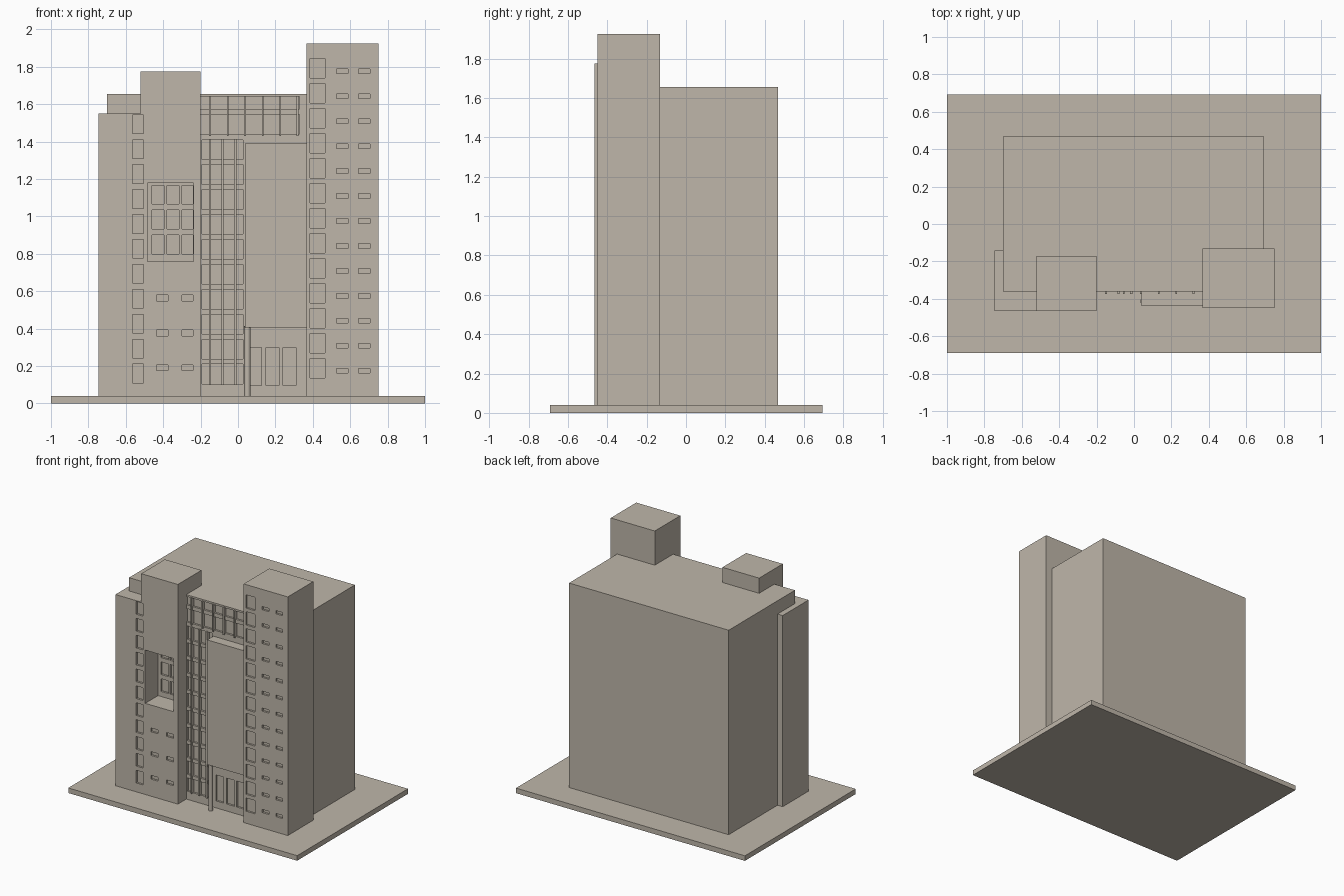
import bpy, bmesh
from mathutils import Vector

if "Cube" in bpy.data.objects:
    bpy.data.objects.remove(bpy.data.objects["Cube"])

stone = bpy.data.materials.new("warm_grey_stone")
stone.diffuse_color = (0.52, 0.47, 0.40, 1)
stone.use_nodes = True
stone.node_tree.nodes["Principled BSDF"].inputs["Base Color"].default_value = stone.diffuse_color


def boxes(name, spans):
    """One object made of boxes given as (x0, x1, y0, y1, z0, z1)."""
    bm = bmesh.new()
    for x0, x1, y0, y1, z0, z1 in spans:
        for v in bmesh.ops.create_cube(bm, size=1)["verts"]:
            v.co = Vector((x1 if v.co.x > 0 else x0,
                           y1 if v.co.y > 0 else y0,
                           z1 if v.co.z > 0 else z0))
    return finish(name, bm)


def finish(name, bm):
    bmesh.ops.recalc_face_normals(bm, faces=bm.faces[:])
    me = bpy.data.meshes.new(name)
    bm.to_mesh(me)
    bm.free()
    me.materials.append(stone)
    ob = bpy.data.objects.new(name, me)
    bpy.context.collection.objects.link(ob)
    return ob


def profile(name, pts, y0, y1):
    """Front outline pushed back from y0 to y1."""
    bm = bmesh.new()
    f = bm.faces.new([bm.verts.new((x, y0, z)) for x, z in pts])
    ext = bmesh.ops.extrude_face_region(bm, geom=[f], use_keep_orig=True)
    for g in ext["geom"]:
        if isinstance(g, bmesh.types.BMVert):
            g.co.y = y1
    return finish(name, bm)


def combine(ob, other, op):
    """Apply a boolean and remove the helper."""
    other.hide_render = True
    mod = ob.modifiers.new("cut", 'BOOLEAN')
    mod.operation, mod.object, mod.solver = op, other, 'EXACT'
    bpy.context.view_layer.objects.active = ob
    bpy.ops.object.modifier_apply(modifier=mod.name)
    bpy.data.objects.remove(other)


def openings(face, depth, columns, z0, height, count, step=0.1333):
    """Rows of window recesses in a wall facing the front."""
    return [(a, b, face - 0.05, face + depth, z0 + i * step, z0 + i * step + height)
            for i in range(count) for a, b in columns]


G = 0.04            # ground level on top of the slab
MAIN, WING, TOWER = -0.36, -0.465, -0.45   # front wall planes
D = 0.015           # window recess depth

# Ground slab
boxes("base_slab", [(-1, 1, -0.69, 0.693, 0, G)])

# Main block: window bays, clerestory rows, entrance doors, room for the loggia
main = boxes("main_block", [(-0.70, 0.695, MAIN, 0.467, G, 1.655)])
cuts = openings(MAIN, D, [(-0.193, 0.027)], 0.105, 0.105, 10)
cuts += openings(MAIN, D, [(-0.23, 0.33)], 1.44, 0.105, 1)
cuts += openings(MAIN, D, [(-0.23, 0.33)], 1.575, 0.065, 1)
cuts += openings(MAIN, D, [(0.06, 0.125), (0.15, 0.22), (0.24, 0.31)], 0.095, 0.205, 1)
cuts += [(-0.51, -0.225, -0.5, -0.25, 0.73, 1.21)]
combine(main, boxes("main_cutter", cuts), 'DIFFERENCE')

# Left wing with its taller stair tower
wing = profile("left_wing", [(-0.745, G), (-0.2, G), (-0.2, 1.775), (-0.52, 1.775),
                             (-0.52, 1.55), (-0.745, 1.55)], WING, -0.17)
combine(wing, boxes("wing_rear", [(-0.745, -0.6, -0.3, -0.143, G, 1.55)]), 'UNION')
cuts = openings(WING, D, [(-0.565, -0.505)], 0.11, 0.1, 11)
cuts += openings(WING, D, [(-0.435, -0.375), (-0.30, -0.24)], 0.175, 0.03, 3, 0.187)
cuts += [(-0.485, -0.238, -0.6, -0.305, 0.76, 1.18)]
combine(wing, boxes("wing_cutter", cuts), 'DIFFERENCE')
loggia_windows = openings(-0.305, D, [(-0.46, -0.395), (-0.38, -0.315), (-0.30, -0.241)],
                          0.80, 0.1, 3)
combine(wing, boxes("loggia_cutter", loggia_windows), 'DIFFERENCE')

# Right tower
tower = boxes("right_tower", [(0.365, 0.75, TOWER, -0.132, G, 1.925)])
cuts = openings(TOWER, D, [(0.385, 0.465)], 0.135, 0.105, 13, 0.1337)
cuts += openings(TOWER, D, [(0.527, 0.587), (0.645, 0.705)], 0.162, 0.025, 13, 0.1335)
combine(tower, boxes("tower_cutter", cuts), 'DIFFERENCE')

# Projecting blank panel over the entrance
boxes("entrance_panel", [(0.037, 0.366, -0.437, -0.35, 0.405, 1.39)])

# Round column under the panel corner
bm = bmesh.new()
bmesh.ops.create_cone(bm, cap_ends=True, segments=24, radius1=0.017, radius2=0.017, depth=0.375)
bmesh.ops.translate(bm, verts=bm.verts[:], vec=(0.05, -0.412, G + 0.1875))
column = finish("entrance_column", bm)
bpy.context.view_layer.objects.active = column
column.select_set(True)
bpy.ops.object.shade_smooth_by_angle()

# Vertical fins across the window bays
boxes("lower_fins", [(x - 0.006, x + 0.006, MAIN - 0.013, MAIN + 0.02, 0.1, 1.415)
                     for x in (-0.15, -0.083, -0.015)])
boxes("upper_fins", [(x - 0.005, x + 0.005, MAIN - 0.013, MAIN + 0.02, 1.43, 1.645)
                     for x in (-0.15, -0.055, 0.038, 0.132, 0.226, 0.318)])
